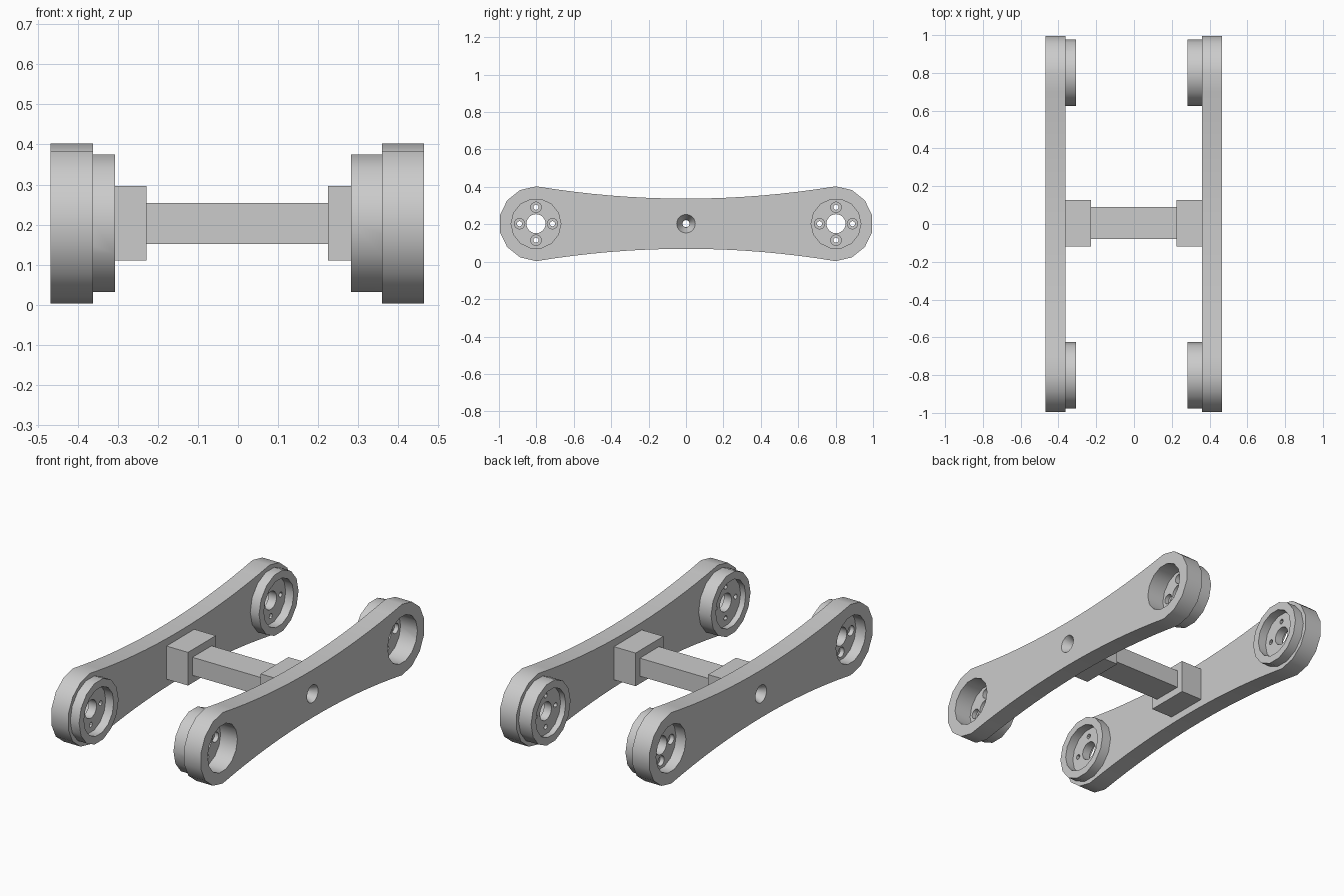
import bpy, bmesh, math
from mathutils import Matrix, Vector

if "Cube" in bpy.data.objects:
    bpy.data.objects.remove(bpy.data.objects["Cube"], do_unlink=True)

grey = bpy.data.materials.new("plain grey")
grey.use_nodes = True
grey.diffuse_color = (0.6, 0.6, 0.6, 1)
grey.node_tree.nodes["Principled BSDF"].inputs["Base Color"].default_value = (0.6, 0.6, 0.6, 1)

MID = 0.203      # height of the axle line
HUB_Y = 0.802    # hub distance from the middle
SIDES = 14       # facets of the large round parts


def finish(name, bm):
    bmesh.ops.recalc_face_normals(bm, faces=bm.faces)
    mesh = bpy.data.meshes.new(name)
    bm.to_mesh(mesh)
    bm.free()
    mesh.materials.append(grey)
    obj = bpy.data.objects.new(name, mesh)
    bpy.context.collection.objects.link(obj)
    return obj


def rod(name, x0, x1, y, z, r0, r1=None, sides=SIDES):
    """Cylinder or cone lying along x."""
    bm = bmesh.new()
    r1 = r0 if r1 is None else r1
    place = Matrix.Translation(((x0 + x1) / 2, y, z)) @ Matrix.Rotation(math.pi / 2, 4, "Y")
    if x1 < x0:
        x0, x1, r0, r1 = x1, x0, r1, r0
    bmesh.ops.create_cone(bm, cap_ends=True, segments=sides, radius1=r0,
                          radius2=r1, depth=x1 - x0, matrix=place)
    return finish(name, bm)


def block(name, x0, x1, y0, y1, z0, z1):
    bm = bmesh.new()
    centre = Vector((x0 + x1, y0 + y1, z0 + z1)) / 2
    size = Matrix.Diagonal((x1 - x0, y1 - y0, z1 - z0, 1))
    bmesh.ops.create_cube(bm, size=1, matrix=Matrix.Translation(centre) @ size)
    return finish(name, bm)


def combine(obj, other, operation):
    other.hide_render = True
    mod = obj.modifiers.new("cut", "BOOLEAN")
    mod.object, mod.operation, mod.solver = other, operation, "EXACT"
    bpy.context.view_layer.objects.active = obj
    bpy.ops.object.modifier_apply(modifier=mod.name)
    bpy.data.objects.remove(other, do_unlink=True)


def smooth(obj):
    bpy.ops.object.select_all(action="DESELECT")
    obj.select_set(True)
    bpy.context.view_layer.objects.active = obj
    bpy.ops.object.shade_smooth_by_angle(angle=math.radians(30))


def arm_outline():
    """Waisted bar with round ends, as (y, z) points."""
    half = SIDES // 2
    pts = []
    for s in (1, -1):
        for i in range(half + 1):
            a = math.pi / 2 - math.pi * i / half
            pts.append((s * (0.8 + 0.2 * math.cos(a)), MID + s * 0.2 * math.sin(a)))
        for i in range(1, 16):
            t = 1 - i / 8
            pts.append((s * 0.8 * t, MID - s * (0.134 + 0.066 * t * t)))
    return pts


def side_arm(name, outer, inner, collar, outer_depth, inner_depth):
    s = 1 if outer > 0 else -1
    bm = bmesh.new()
    face = bm.faces.new([bm.verts.new((outer, y, z)) for y, z in arm_outline()])
    new = bmesh.ops.extrude_face_region(bm, geom=[face])["geom"]
    bmesh.ops.translate(bm, vec=(inner - outer, 0, 0),
                        verts=[v for v in new if isinstance(v, bmesh.types.BMVert)])
    arm = finish(name, bm)
    out, inn = outer + s * 0.05, collar - s * 0.05
    web_out, web_in = outer - s * outer_depth, collar + s * inner_depth
    for y in (-HUB_Y, HUB_Y):
        # raised collar, then the pockets on both sides of the hub web
        combine(arm, rod("collar", collar, inner + s * 0.02, y, MID, 0.176), "UNION")
        combine(arm, rod("outer_pocket", out, web_out, y, MID, 0.133), "DIFFERENCE")
        combine(arm, rod("inner_pocket", inn, web_in, y, MID, 0.133), "DIFFERENCE")
        combine(arm, rod("axle_hole", out, inn, y, MID, 0.051, sides=24), "DIFFERENCE")
        # four counterbored screw holes
        for k in range(4):
            py = y + 0.088 * math.cos(k * math.pi / 2)
            pz = MID + 0.088 * math.sin(k * math.pi / 2)
            combine(arm, rod("screw_head", out, web_out - s * 0.025, py, pz, 0.028, sides=16), "DIFFERENCE")
            combine(arm, rod("screw_hole", out, inn, py, pz, 0.014, sides=12), "DIFFERENCE")
    # countersunk centre bore
    combine(arm, rod("countersink", outer + s * 0.001, outer - s * 0.06, 0, MID, 0.05, 0.02, 24), "DIFFERENCE")
    combine(arm, rod("bore", out, inn, 0, MID, 0.019, sides=16), "DIFFERENCE")
    smooth(arm)


side_arm("left_arm", 0.465, 0.36, 0.282, 0.105, 0.032)
side_arm("right_arm", -0.468, -0.362, -0.307, 0.062, 0.05)

# cross bar and its mounting blocks, bored end to end
for name, box in (("cross_bar", (-0.228, 0.225, -0.08, 0.09, 0.152, 0.254)),
                  ("left_mount", (0.225, 0.36, -0.12, 0.128, 0.11, 0.297)),
                  ("right_mount", (-0.362, -0.228, -0.12, 0.128, 0.11, 0.297))):
    part = block(name, *box)
    combine(part, rod("bore", -0.6, 0.6, 0, MID, 0.019, sides=16), "DIFFERENCE")
    smooth(part)
